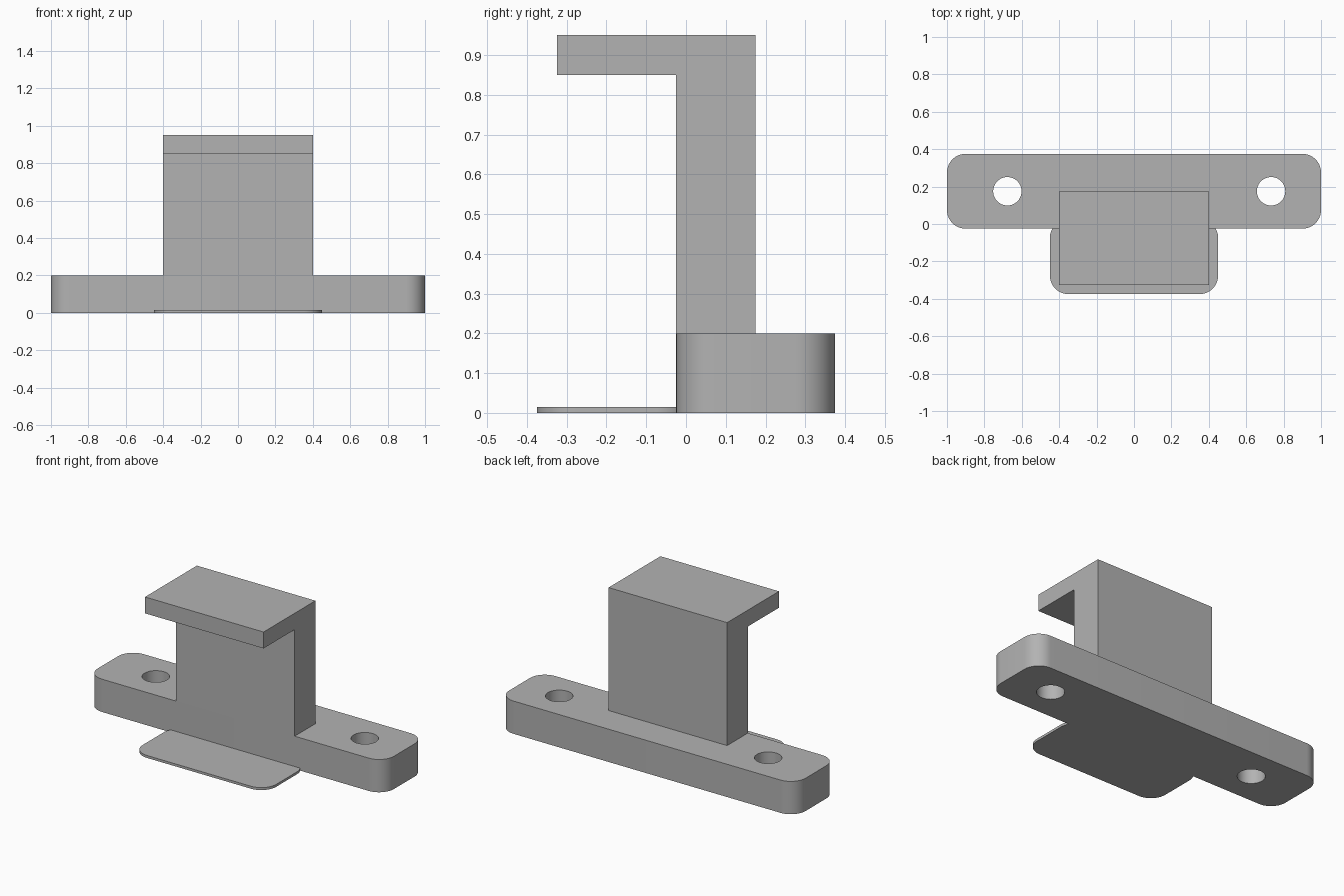
import bpy
import bmesh
from math import cos, sin, radians
from mathutils import Vector

if "Cube" in bpy.data.objects:
    bpy.data.objects.remove(bpy.data.objects["Cube"], do_unlink=True)

# One plain grey for the whole bracket
grey = bpy.data.materials.new("plain_grey")
grey.use_nodes = True
grey.diffuse_color = (0.45, 0.45, 0.45, 1)
grey.node_tree.nodes["Principled BSDF"].inputs["Base Color"].default_value = grey.diffuse_color


def extrude(name, outline, direction):
    """Solid from a closed outline of 3D points swept along a direction."""
    bm = bmesh.new()
    face = bm.faces.new([bm.verts.new(p) for p in outline])
    swept = bmesh.ops.extrude_face_region(bm, geom=[face])["geom"]
    verts = [g for g in swept if isinstance(g, bmesh.types.BMVert)]
    bmesh.ops.translate(bm, verts=verts, vec=Vector(direction))
    bmesh.ops.recalc_face_normals(bm, faces=bm.faces)
    mesh = bpy.data.meshes.new(name)
    bm.to_mesh(mesh)
    bm.free()
    obj = bpy.data.objects.new(name, mesh)
    bpy.context.collection.objects.link(obj)
    mesh.materials.append(grey)
    return obj


def smooth(obj):
    bpy.ops.object.select_all(action="DESELECT")
    obj.select_set(True)
    bpy.context.view_layer.objects.active = obj
    bpy.ops.object.shade_smooth_by_angle(angle=radians(30))


def arc(cx, cy, r, start, end, steps, z=0):
    angles = [radians(start + (end - start) * i / steps) for i in range(steps + 1)]
    return [(cx + r * cos(a), cy + r * sin(a), z) for a in angles]


def rounded_slab(half_width, front, back, height, r, sweep=90):
    """Rounded rectangle outline; a short sweep truncates the back corners."""
    x = half_width - r
    return (arc(x, back - r, r, 0, sweep, 12)
            + arc(-x, back - r, r, 180 - sweep, 180, 12)
            + arc(-x, front + r, r, 180, 270, 12)
            + arc(x, front + r, r, 270, 360, 12))


# Mounting bar with two screw holes
bar = extrude("mounting_bar", rounded_slab(1, -0.025, 0.375, 0.2, 0.1), (0, 0, 0.2))
for side, x in (("right", -0.677), ("left", 0.733)):
    cutter = extrude(side + "_hole_cutter", arc(x, 0.175, 0.076, 0, 352.5, 47, -0.1), (0, 0, 0.4))
    cutter.hide_render = True
    cutter.hide_set(True)
    cut = bar.modifiers.new(side + "_hole", "BOOLEAN")
    cut.operation = "DIFFERENCE"
    cut.solver = "EXACT"
    cut.object = cutter

# Bake the holes, then drop the cutters
bpy.context.view_layer.update()
evaluated = bar.evaluated_get(bpy.context.evaluated_depsgraph_get())
drilled = bpy.data.meshes.new_from_object(evaluated)
bar.modifiers.clear()
bar.data = drilled
for side in ("right", "left"):
    bpy.data.objects.remove(bpy.data.objects[side + "_hole_cutter"], do_unlink=True)
smooth(bar)

# Thin front foot, its back corners running into the bar
smooth(extrude("front_foot", rounded_slab(0.45, -0.375, 0.025, 0.015, 0.1, 30), (0, 0, 0.015)))

# Upright post with an overhanging lip
profile = [(-0.025, 0.2), (0.175, 0.2), (0.175, 0.95), (-0.325, 0.95), (-0.325, 0.85), (-0.025, 0.85)]
extrude("hooked_post", [(-0.4, y, z) for y, z in profile], (0.8, 0, 0))
